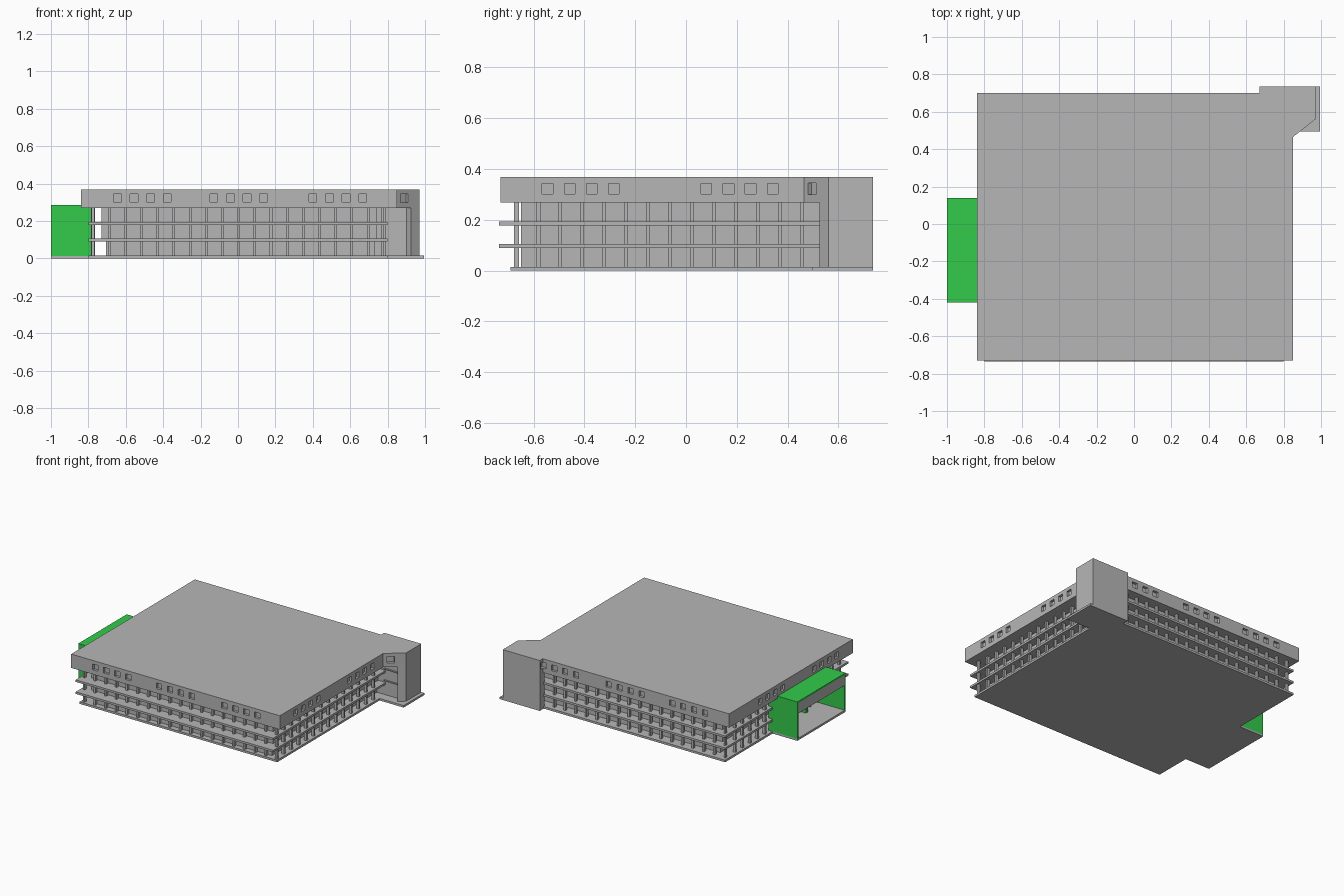
import bpy, bmesh
from mathutils import Matrix, Vector

if "Cube" in bpy.data.objects:
    bpy.data.objects.remove(bpy.data.objects["Cube"], do_unlink=True)


def material(name, rgb):
    m = bpy.data.materials.new(name)
    m.use_nodes = True
    m.diffuse_color = (*rgb, 1)
    m.node_tree.nodes["Principled BSDF"].inputs["Base Color"].default_value = (*rgb, 1)
    return m


GREY = material("concrete grey", (0.47, 0.47, 0.47))
GREEN = material("entrance green", (0.033, 0.6, 0.07))


def finish(name, bm, mat):
    bmesh.ops.recalc_face_normals(bm, faces=bm.faces)
    me = bpy.data.meshes.new(name)
    bm.to_mesh(me)
    bm.free()
    me.materials.append(mat)
    ob = bpy.data.objects.new(name, me)
    bpy.context.collection.objects.link(ob)
    return ob


def add_box(bm, x0, x1, y0, y1, z0, z1):
    mat = Matrix.Translation(((x0 + x1) / 2, (y0 + y1) / 2, (z0 + z1) / 2))
    mat = mat @ Matrix.Diagonal((x1 - x0, y1 - y0, z1 - z0, 1))
    bmesh.ops.create_cube(bm, size=1, matrix=mat)


def box(name, mat, *bounds):
    bm = bmesh.new()
    add_box(bm, *bounds)
    return finish(name, bm, mat)


def prism(name, mat, outline, z0, z1):
    bm = bmesh.new()
    face = bm.faces.new([bm.verts.new((x, y, z0)) for x, y in outline])
    new = bmesh.ops.extrude_face_region(bm, geom=[face])["geom"]
    bmesh.ops.translate(bm, vec=(0, 0, z1 - z0),
                        verts=[v for v in new if isinstance(v, bmesh.types.BMVert)])
    return finish(name, bm, mat)


# Ground plate with entrance and stair tower extensions
prism("ground_plate", GREY, [
    (-0.8, -0.69), (0.8, -0.69), (0.8, 0.495), (0.995, 0.495), (0.995, 0.735),
    (0.67, 0.735), (0.67, 0.69), (-0.8, 0.69), (-0.8, 0.14), (-1, 0.14),
    (-1, -0.42), (-0.8, -0.42)], 0, 0.015)

# Recessed core walls, set back a little more on the ground floor
box("ground_floor_core", GREY, -0.705, 0.73, -0.65, 0.61, 0.01, 0.1)
box("upper_floor_core", GREY, -0.73, 0.74, -0.65, 0.62, 0.09, 0.28)

# Gallery slabs
for name, z in (("first_gallery_slab", 0.09), ("second_gallery_slab", 0.178)):
    box(name, GREY, -0.8, 0.8, -0.735, 0.69, z, z + 0.015)

# Columns along the four galleries
PITCH = 0.0865
bm = bmesh.new()


def column(x, y, wx, wy):
    add_box(bm, x - wx, x + wx, y - wy, y + wy, 0.005, 0.275)


for i in range(19):
    x = -0.775 + i * PITCH
    column(x, -0.667, 0.007, 0.01)
    if x < 0.66:
        column(x, 0.65, 0.007, 0.01)
for i in range(1, 15):
    y = -0.667 + i * PITCH
    column(-0.775, y, 0.01, 0.007)
    if y < 0.52:
        column(0.775, y, 0.01, 0.007)
finish("gallery_columns", bm, GREY)

# Roof storey with a chamfered corner over the stair tower
roof = prism("roof_storey", GREY, [
    (-0.84, -0.73), (0.85, -0.73), (0.85, 0.465), (0.97, 0.56), (0.97, 0.735),
    (0.67, 0.735), (0.67, 0.70), (-0.84, 0.70)], 0.268, 0.369)

# Square window recesses, cut in groups of four
HALF, DEEP, ZW = 0.021, 0.018, 0.322
bm = bmesh.new()


def recess(x, y, hx, hy):
    add_box(bm, x - hx, x + hx, y - hy, y + hy, ZW - HALF, ZW + HALF)


for start in (-0.645, -0.13, 0.4):
    for i in range(4):
        for y in (-0.73, 0.70):
            recess(start + i * 0.089, y, HALF, DEEP)
for start in (-0.545, 0.08):
    for i in range(4):
        for x in (-0.84, 0.85):
            recess(x, start + i * 0.087, DEEP, HALF)
diagonal = Vector((0.12, 0.095, 0)).normalized()
turn = Matrix((diagonal, (-diagonal.y, diagonal.x, 0), (0, 0, 1))).transposed().to_4x4()
bmesh.ops.create_cube(bm, size=1, matrix=Matrix.Translation((0.889, 0.496, ZW)) @ turn
                      @ Matrix.Diagonal((HALF * 2.4, DEEP * 2, HALF * 2.2, 1)))
cutter = finish("window_cutter", bm, GREY)
cutter.hide_render = True
mod = roof.modifiers.new("window_recesses", "BOOLEAN")
mod.operation = "DIFFERENCE"
mod.solver = "EXACT"
mod.object = cutter
bpy.context.view_layer.update()
cut_mesh = bpy.data.meshes.new_from_object(
    roof.evaluated_get(bpy.context.evaluated_depsgraph_get()))
roof.modifiers.clear()
roof.data = cut_mesh
bpy.data.objects.remove(cutter, do_unlink=True)

# Stair tower with a recessed front and floor bands
prism("stair_tower", GREY, [
    (0.67, 0.735), (0.97, 0.735), (0.97, 0.56), (0.925, 0.525), (0.9, 0.565),
    (0.72, 0.565), (0.72, 0.68), (0.67, 0.68)], 0.01, 0.275)
for i, z in enumerate((0.12, 0.205)):
    box(f"tower_floor_band_{i + 1}", GREY, 0.79, 0.9, 0.557, 0.57, z - 0.004, z + 0.004)

# Green entrance portal
box("portal_roof", GREEN, -1, -0.83, -0.42, 0.14, 0.273, 0.285)
for name, y in (("portal_right_wall", -0.42), ("portal_left_wall", 0.128)):
    box(name, GREEN, -1, -0.765, y, y + 0.012, 0.012, 0.275)
for i, y in enumerate((-0.235, -0.05)):
    box(f"portal_post_{i + 1}", GREEN, -0.815, -0.765, y - 0.012, y + 0.012, 0.012, 0.268)
box("portal_lintel", GREY, -0.998, -0.985, -0.409, 0.129, 0.195, 0.274)
